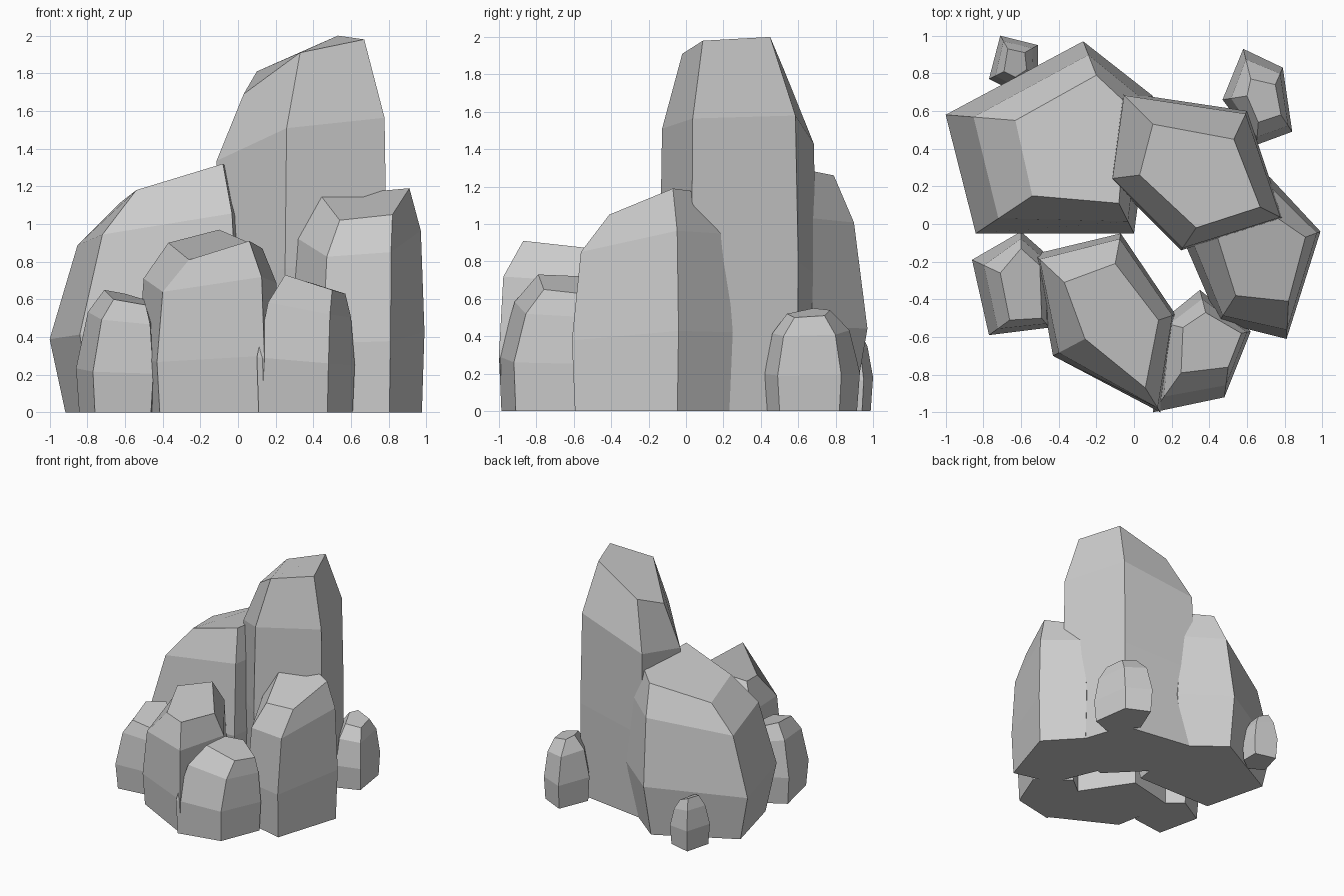
import bpy, bmesh
from mathutils import Vector


def rock(name, wide, top, base, levels):
    """Loft a faceted boulder: shrunken foot, wide waist, shoulder, tilted crown."""
    n = len(wide)
    cx = sum(p[0] for p in wide) / n
    cy = sum(p[1] for p in wide) / n
    bm = bmesh.new()
    rings = [[bm.verts.new((cx + (x - cx) * base, cy + (y - cy) * base, 0)) for x, y in wide]]
    for f, b in levels + [(1, 1)]:
        rings.append([bm.verts.new(Vector((w[0] + (t[0] - w[0]) * b,
                                           w[1] + (t[1] - w[1]) * b, t[2] * f)))
                      for w, t in zip(wide, top)])
    for lo, hi in zip(rings, rings[1:]):
        for i in range(n):
            j = (i + 1) % n
            bm.faces.new((lo[i], lo[j], hi[j], hi[i]))
    bm.faces.new(rings[0][::-1])
    bm.faces.new(rings[-1])
    bmesh.ops.recalc_face_normals(bm, faces=bm.faces[:])
    mesh = bpy.data.meshes.new(name)
    bm.to_mesh(mesh)
    bm.free()
    ob = bpy.data.objects.new(name, mesh)
    bpy.context.collection.objects.link(ob)
    return ob


# Large boulders
rock("back_left_boulder",
     [(-1, .58), (-.84, -.05), (.00, -.05), (.10, .68), (-.27, .97)],
     [(-.63, .55, 1.11), (-.54, .15, 1.18), (-.08, .11, 1.32), (-.04, .64, 1.29), (-.20, .79, 1.26)],
     .86, [(.35, 0), (.80, .40)])
rock("tall_spire",
     [(-.13, .24), (.25, -.14), (.79, .03), (.60, .60), (-.07, .70)],
     [(.03, .26, 1.69), (.33, -.02, 1.91), (.67, .09, 1.98), (.53, .45, 2.0), (.10, .53, 1.81)],
     .98, [(.40, 0), (.79, .10)])
rock("right_boulder",
     [(.26, -.08), (.45, -.52), (.81, -.61), (.99, -.04), (.72, .25)],
     [(.44, -.06, 1.15), (.54, -.38, 1.02), (.82, -.41, 1.05), (.91, -.07, 1.19), (.69, .08, 1.17)],
     .96, [(.36, 0), (.81, .24)])
rock("front_boulder",
     [(-.53, -.16), (-.43, -.70), (.14, -1.0), (.22, -.48), (-.07, -.05)],
     [(-.37, -.31, .90), (-.26, -.61, .81), (.06, -.87, .91), (.13, -.51, .87), (-.10, -.21, .97)],
     .95, [(.33, 0), (.79, .18)])

# Small stones around the foot
rock("front_right_stone",
     [(.10, -1.0), (.48, -.92), (.62, -.57), (.35, -.35), (.14, -.52)],
     [(.25, -.79, .73), (.50, -.76, .65), (.57, -.58, .63), (.38, -.47, .69), (.26, -.55, .72)],
     .96, [(.40, 0), (.80, .40)])
rock("left_stone",
     [(-.86, -.19), (-.77, -.59), (-.45, -.55), (-.42, -.20), (-.60, -.04)],
     [(-.71, -.26, .65), (-.66, -.51, .60), (-.49, -.50, .57), (-.50, -.22, .60), (-.60, -.13, .63)],
     .93, [(.36, 0), (.82, .42)])
rock("back_left_stone",
     [(-.77, .77), (-.63, .70), (-.51, .79), (-.51, .95), (-.71, 1.0)],
     [(-.69, .81, .42), (-.63, .78, .40), (-.57, .82, .37), (-.58, .91, .39), (-.67, .93, .43)],
     .92, [(.42, 0), (.80, .42)])
rock("back_right_stone",
     [(.47, .66), (.65, .42), (.84, .49), (.79, .83), (.58, .93)],
     [(.60, .68, .55), (.66, .54, .52), (.78, .58, .50), (.75, .74, .51), (.62, .77, .54)],
     .94, [(.38, 0), (.80, .35)])
